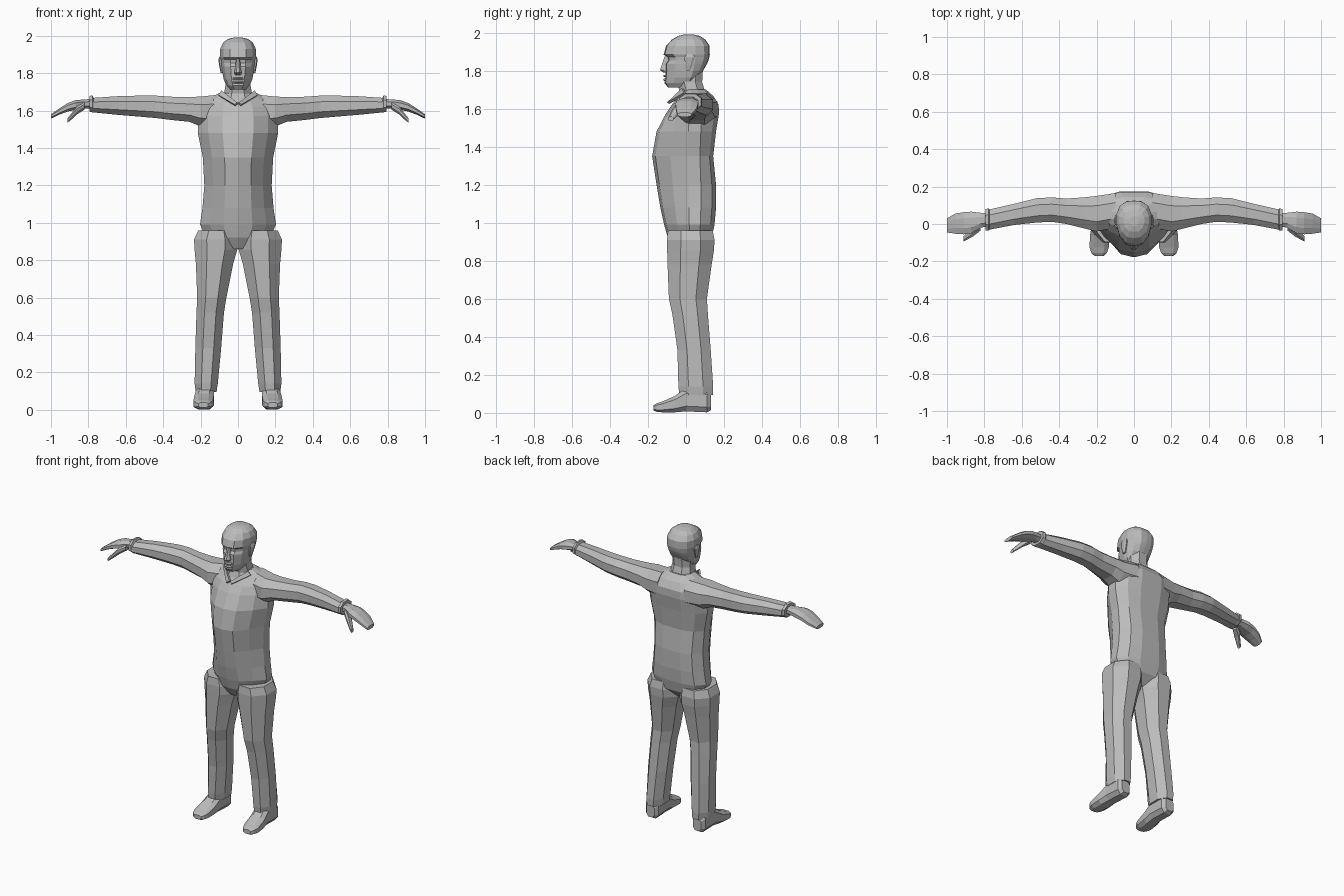
import bpy, bmesh
from mathutils import Vector

grey = bpy.data.materials.new("warm grey")
grey.diffuse_color = (0.5, 0.5, 0.5, 1)


def loft(name, rings, mirror=False):
    """Skin a closed tube through rings of equal point count."""
    bm = bmesh.new()
    vs = [[bm.verts.new(p) for p in r] for r in rings]
    n = len(vs[0])
    for a, b in zip(vs, vs[1:]):
        for i in range(n):
            j = (i + 1) % n
            bm.faces.new((a[i], a[j], b[j], b[i]))
    bm.faces.new(vs[0][::-1])
    bm.faces.new(vs[-1])
    bmesh.ops.recalc_face_normals(bm, faces=bm.faces)
    me = bpy.data.meshes.new(name)
    bm.to_mesh(me)
    bm.free()
    me.materials.append(grey)
    ob = bpy.data.objects.new(name, me)
    bpy.context.collection.objects.link(ob)
    if mirror:
        ob.modifiers.new("mirror", 'MIRROR')
    return ob


def octagon(u0, u1, v0, v1, k=0.5):
    """Eight-sided section filling the given bounds; k is the flat share."""
    u, v, a, b = (u0 + u1) / 2, (v0 + v1) / 2, (u1 - u0) / 2, (v1 - v0) / 2
    sec = [(1, -k), (1, k), (k, 1), (-k, 1), (-1, k), (-1, -k), (-k, -1), (k, -1)]
    return [(u + a * s, v + b * t) for s, t in sec]


def along_x(rows, k=0.45):
    return [[(x, y, z) for y, z in octagon(y0, y1, z0, z1, k)] for x, y0, y1, z0, z1 in rows]


def along_y(rows, k=0.55):
    return [[(x, y, z) for x, z in octagon(x0, x1, z0, z1, k)] for y, x0, x1, z0, z1 in rows]


def along_z(rows, k=0.45):
    return [[(x, y, z) for x, y in octagon(x0, x1, y0, y1, k)] for z, x0, x1, y0, y1 in rows]


def body_ring(z, w, f, b, side, shape):
    """Symmetric section: front at f, back at b, widest around side."""
    half = [(s * w, side + t * ((side - f) if t < 0 else (b - side))) for s, t in shape]
    right = [(x, y, z) for x, y in half]
    return right + [(-x, y, z) for x, y, z in right[::-1] if x > 1e-6]


# Torso: pointed belly, broad back
chest = [(0, -1), (.38, -.92), (.74, -.55), (1, -.12), (1, .35), (.76, .82), (.36, 1), (0, 1)]
torso = [(.86, .06, -.06, .08), (.92, .17, -.095, .135), (.99, .203, -.115, .15),
         (1.08, .19, -.135, .158), (1.2, .18, -.155, .158), (1.35, .188, -.178, .143),
         (1.48, .215, -.155, .158), (1.57, .215, -.108, .173), (1.62, .205, -.075, .172),
         (1.665, .16, -.04, .145), (1.70, .085, -.028, .105)]
loft("torso", [body_ring(z, w, f, b, .035, chest) for z, w, f, b in torso])

# Neck
loft("neck", along_z([(1.62, -.1, .1, -.06, .13), (1.69, -.075, .075, -.035, .1),
                      (1.74, -.066, .066, -.045, .085), (1.82, -.066, .066, -.05, .09)]))

# Head: jaw, sunken eyes, brow and crown
skull = [(0, -1), (.45, -.95), (.82, -.6), (1, -.1), (1, .35), (.8, .75), (.42, .97), (0, 1)]
head = [(1.712, .045, -.095, -.02), (1.735, .062, -.113, .03), (1.765, .076, -.108, .06),
        (1.80, .083, -.107, .09), (1.835, .088, -.108, .11), (1.853, .09, -.094, .118),
        (1.872, .092, -.096, .123), (1.884, .095, -.118, .125), (1.93, .095, -.105, .124),
        (1.963, .08, -.075, .102), (1.982, .055, -.042, .075), (1.99, .025, -.012, .04)]
loft("head", [body_ring(z, w, f, b, .01, skull) for z, w, f, b in head])

# Nose, lips and ears
loft("nose", along_z([(1.79, -.016, .016, -.118, -.08), (1.803, -.02, .02, -.137, -.08),
                      (1.83, -.014, .014, -.127, -.08), (1.875, -.011, .011, -.113, -.08)]))
for name, z in (("lower_lip", 1.752), ("upper_lip", 1.772)):
    loft(name, along_z([(z - .006, -.03, .03, -.114, -.08), (z, -.027, .027, -.121, -.08),
                        (z + .006, -.026, .026, -.115, -.08)]))
loft("ear", along_z([(1.80, .08, .092, .0, .02), (1.83, .08, .099, -.005, .034),
                     (1.87, .083, .105, -.008, .048), (1.888, .085, .1, .005, .04)]), True)

# Collar: two flaps folding down to a V on the chest
flap = [(.085, -.01, 1.70), (.10, .0, 1.675), (.015, -.088, 1.625), (.0, -.075, 1.635)]
loft("collar", [flap, [tuple(Vector(p) + Vector((.004, -.012, .008))) for p in flap]], True)

# Sleeves, with a flared cuff
loft("sleeve", along_x([(.10, -.02, .165, 1.51, 1.685), (.2, -.04, .15, 1.515, 1.675),
                        (.26, -.025, .143, 1.54, 1.672), (.36, .0, .136, 1.55, 1.674),
                        (.44, .012, .142, 1.56, 1.68), (.52, .008, .138, 1.567, 1.68),
                        (.64, -.005, .108, 1.577, 1.677), (.772, -.03, .078, 1.59, 1.668),
                        (.778, -.036, .083, 1.59, 1.682), (.795, -.036, .08, 1.595, 1.678)]), True)

# Hands: palm, bent fingers and thumb
loft("hand", along_x([(.77, -.01, .055, 1.61, 1.662), (.82, -.02, .06, 1.612, 1.66),
                      (.87, -.05, .066, 1.603, 1.655), (.91, -.055, .063, 1.595, 1.64),
                      (.955, -.052, .056, 1.578, 1.612), (1.0, -.045, .03, 1.557, 1.58)]), True)
loft("thumb", along_x([(.82, -.035, .01, 1.605, 1.645), (.86, -.066, -.01, 1.58, 1.622),
                       (.885, -.08, -.04, 1.556, 1.592), (.912, -.094, -.066, 1.535, 1.558)]), True)

# Trouser legs, with hips standing proud of the shirt
loft("trouser_leg", along_z([(.095, .115, .226, -.035, .142), (.14, .108, .232, -.04, .143),
                             (.33, .09, .228, -.045, .13), (.52, .075, .222, -.072, .115),
                             (.6, .062, .218, -.09, .11), (.78, .026, .225, -.097, .135),
                             (.855, .004, .232, -.099, .147), (.91, .002, .235, -.1, .15),
                             (.96, .02, .212, -.095, .14)], .42), True)

# Shoes: sole and upper, toes turned out a little
loft("shoe", along_y([(.132, .145, .205, .015, .10), (.11, .128, .222, .003, .125),
                      (.0, .128, .225, .008, .13), (-.06, .13, .235, .003, .088),
                      (-.125, .135, .238, .003, .06), (-.155, .145, .228, .006, .05),
                      (-.17, .16, .212, .012, .04)]), True)
